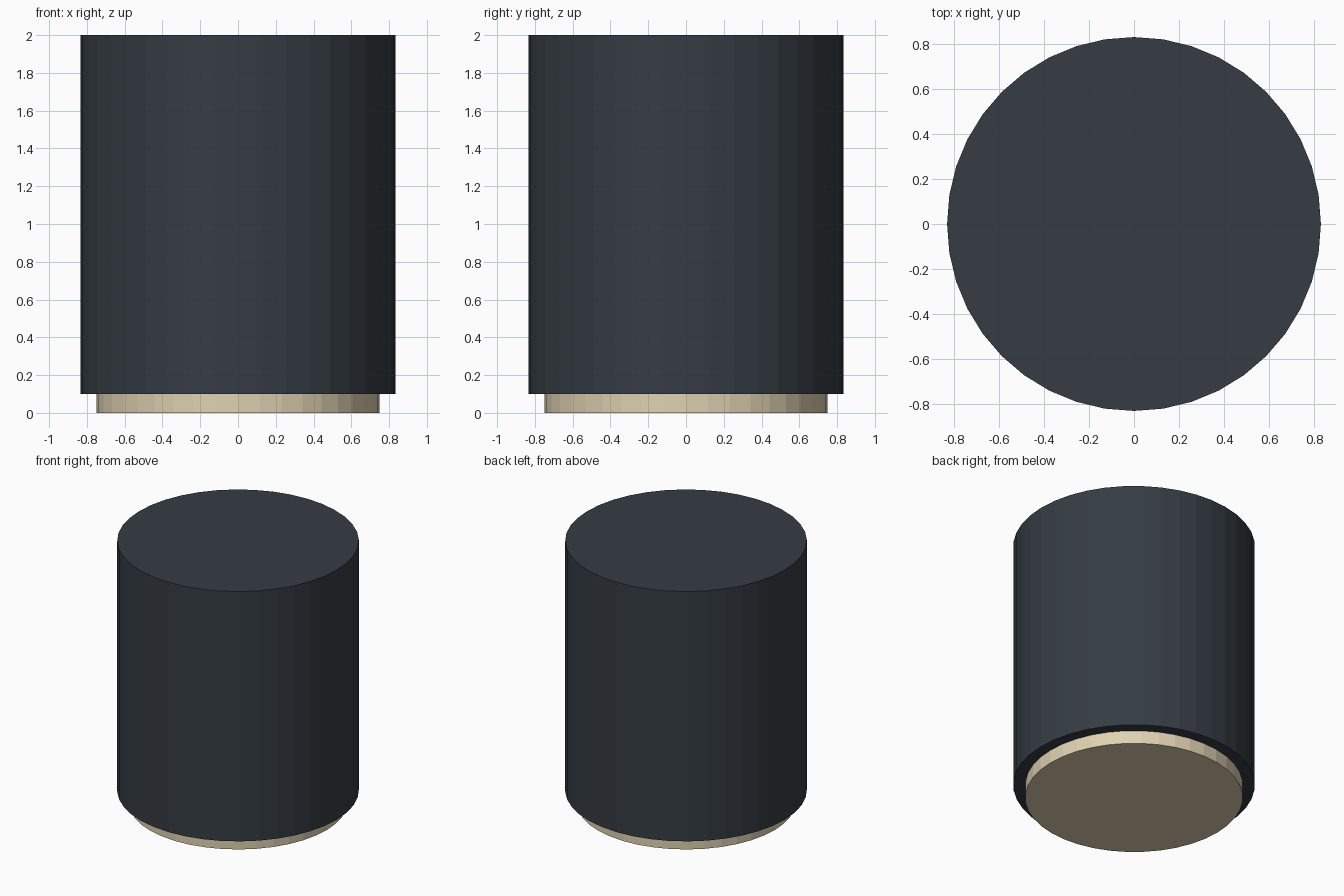
import bpy

if "Cube" in bpy.data.objects:
    bpy.data.objects.remove(bpy.data.objects["Cube"])


def material(name, color):
    mat = bpy.data.materials.new(name)
    mat.diffuse_color = (*color, 1.0)
    mat.use_nodes = True
    mat.node_tree.nodes["Principled BSDF"].inputs["Base Color"].default_value = mat.diffuse_color
    return mat


def cylinder(name, radius, z0, z1, mat):
    bpy.ops.mesh.primitive_cylinder_add(
        vertices=40, radius=radius, depth=z1 - z0, location=(0, 0, (z0 + z1) / 2))
    obj = bpy.context.object
    obj.name = name
    obj.data.materials.append(mat)
    return obj


dark = material("dark_slate", (0.035, 0.045, 0.056))
cream = material("cream", (0.74, 0.64, 0.44))

# Recessed foot under the wider body
cylinder("base_foot", 0.75, 0.0, 0.1, cream)
# Main drum
cylinder("body", 0.833, 0.1, 2.0, dark)
